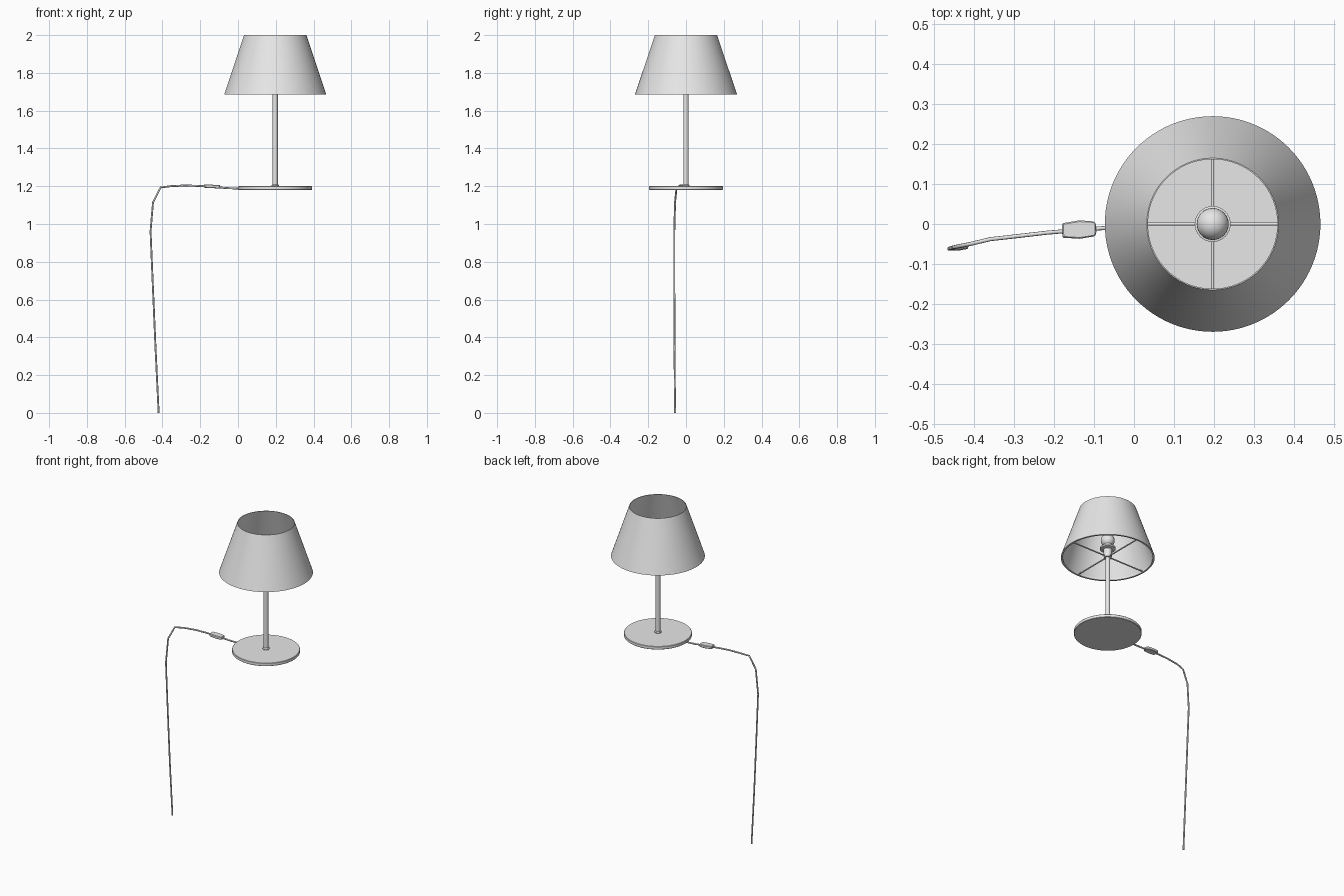
import bpy
import bmesh
from math import cos, sin, pi, radians
from mathutils import Vector

cube = bpy.data.objects.get("Cube")
if cube:
    bpy.data.objects.remove(cube, do_unlink=True)

AXIS = Vector((0.197, 0, 0))  # vertical axis of the lamp

grey = bpy.data.materials.new("light grey")
grey.use_nodes = True
grey.diffuse_color = (0.8, 0.8, 0.8, 1)
grey.node_tree.nodes["Principled BSDF"].inputs["Base Color"].default_value = (0.8, 0.8, 0.8, 1)


def add_object(name, data, location=(0, 0, 0)):
    obj = bpy.data.objects.new(name, data)
    obj.location = location
    bpy.context.collection.objects.link(obj)
    data.materials.append(grey)
    return obj


def smooth(obj):
    bpy.ops.object.select_all(action="DESELECT")
    obj.select_set(True)
    bpy.context.view_layer.objects.active = obj
    bpy.ops.object.shade_smooth_by_angle(angle=radians(35))


def lathe(name, profile, sides=64, closed=False):
    """Turn a (radius, z) profile around the lamp axis."""
    bm = bmesh.new()
    verts = [bm.verts.new((r, 0, z)) for r, z in profile]
    edges = [bm.edges.new(pair) for pair in zip(verts, verts[1:])]
    if closed:
        edges.append(bm.edges.new((verts[-1], verts[0])))
    bmesh.ops.spin(bm, geom=verts + edges, cent=(0, 0, 0), axis=(0, 0, 1),
                   angle=2 * pi, steps=sides, use_duplicate=False)
    bmesh.ops.remove_doubles(bm, verts=bm.verts, dist=1e-5)
    bmesh.ops.recalc_face_normals(bm, faces=bm.faces)
    mesh = bpy.data.meshes.new(name)
    bm.to_mesh(mesh)
    bm.free()
    obj = add_object(name, mesh, AXIS)
    smooth(obj)
    return obj


def tube(name, points, radius):
    """Round wire through straight segments."""
    curve = bpy.data.curves.new(name, "CURVE")
    curve.dimensions = "3D"
    curve.bevel_depth = radius
    curve.bevel_resolution = 2
    curve.use_fill_caps = True
    spline = curve.splines.new("POLY")
    spline.points.add(len(points) - 1)
    for point, co in zip(spline.points, points):
        point.co = (*co, 1)
    return add_object(name, curve)


# Round foot and pole
lathe("base", [(0, 1.18), (0.193, 1.18), (0.195, 1.182), (0.195, 1.198),
               (0.193, 1.2), (0, 1.2)], 96)
lathe("pole_collar", [(0, 1.199), (0.019, 1.199), (0.019, 1.205), (0.014, 1.21), (0, 1.21)], 32)
lathe("pole", [(0, 1.2), (0.0135, 1.2), (0.0135, 1.7), (0, 1.7)], 32)

# Open conical shade with thin walls
lathe("shade", [(0.27, 1.686), (0.165, 2.0), (0.162, 2.0), (0.267, 1.686)], 96, True)
lathe("shade_lower_ring", [(0.268, 1.686), (0.264, 1.698), (0.259, 1.698), (0.259, 1.686)], 96, True)

# Spokes carrying the shade
for i, name in enumerate(("left", "back", "right", "front")):
    out = Vector((cos(i * pi / 2), sin(i * pi / 2), 0))
    height = Vector((0, 0, 1.692))
    tube(name + "_spoke", [AXIS + height + out * r for r in (0.01, 0.263)], 0.004)

# Lamp holder and bulb
lathe("lamp_holder", [(0, 1.685), (0.022, 1.685), (0.025, 1.71), (0.025, 1.738),
                      (0.045, 1.742), (0.045, 1.752), (0.026, 1.756), (0.026, 1.77), (0, 1.77)], 32)
bulb_arc = [(0.04 * sin(a * pi / 16), 1.8 - 0.04 * cos(a * pi / 16)) for a in range(17)]
lathe("bulb", bulb_arc, 32)

# Hanging cable
tube("cable", [(0.03, -0.004, 1.187), (-0.06, -0.009, 1.19), (-0.14, -0.015, 1.198),
               (-0.22, -0.022, 1.202), (-0.28, -0.029, 1.204), (-0.36, -0.038, 1.2),
               (-0.41, -0.05, 1.193), (-0.45, -0.058, 1.115), (-0.463, -0.062, 0.96),
               (-0.452, -0.062, 0.7), (-0.437, -0.061, 0.35), (-0.42, -0.058, 0)], 0.005)

# In-line switch: a slab with tapered ends
outline = [(-0.043, -0.018), (0, -0.023), (0.037, -0.019), (0.042, -0.012),
           (0.042, 0.012), (0.037, 0.019), (0, 0.023), (-0.043, 0.018)]
bm = bmesh.new()
face = bm.faces.new([bm.verts.new((x, y, -0.009)) for x, y in outline])
lift = bmesh.ops.extrude_face_region(bm, geom=[face])
top = [v for v in lift["geom"] if isinstance(v, bmesh.types.BMVert)]
bmesh.ops.translate(bm, verts=top, vec=(0, 0, 0.018))
bmesh.ops.recalc_face_normals(bm, faces=bm.faces)
switch_mesh = bpy.data.meshes.new("cable_switch")
bm.to_mesh(switch_mesh)
bm.free()
switch = add_object("cable_switch", switch_mesh, (-0.137, -0.014, 1.199))
switch.rotation_euler = (0, radians(3), radians(3))
bevel = switch.modifiers.new("Bevel", "BEVEL")
bevel.width = 0.003
bevel.segments = 1
